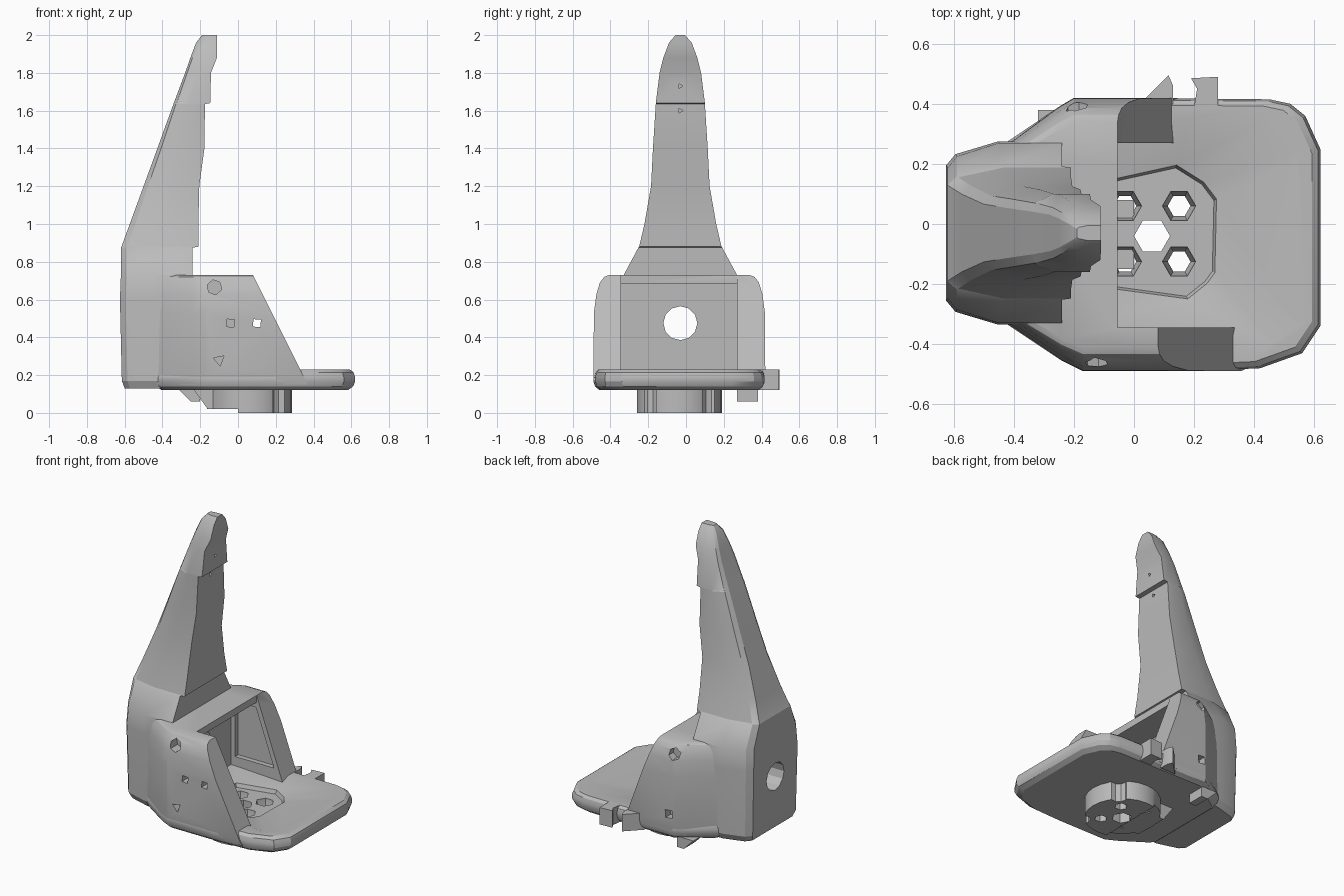
import bpy, bmesh, math
from mathutils import Vector

old = bpy.data.objects.get("Cube")
if old:
    bpy.data.objects.remove(old, do_unlink=True)

grey = bpy.data.materials.new("plain_grey")
grey.use_nodes = True
grey.diffuse_color = (0.5, 0.5, 0.5, 1)
grey.node_tree.nodes["Principled BSDF"].inputs["Base Color"].default_value = (0.5, 0.5, 0.5, 1)


def loft(name, rings):
    """Closed solid through rings with equal point counts."""
    bm = bmesh.new()
    loops = [[bm.verts.new(p) for p in ring] for ring in rings]
    n = len(loops[0])
    for a, b in zip(loops, loops[1:]):
        for i in range(n):
            j = (i + 1) % n
            bm.faces.new((a[i], a[j], b[j], b[i]))
    bm.faces.new(loops[0])
    bm.faces.new(loops[-1])
    bmesh.ops.recalc_face_normals(bm, faces=bm.faces)
    mesh = bpy.data.meshes.new(name)
    bm.to_mesh(mesh)
    bm.free()
    ob = bpy.data.objects.new(name, mesh)
    bpy.context.collection.objects.link(ob)
    mesh.materials.append(grey)
    return ob


def prism(name, axis, pts, lo, hi):
    """Extrude a 2D outline along one axis."""
    place = {"x": lambda p, t: (t, p[0], p[1]),
             "y": lambda p, t: (p[0], t, p[1]),
             "z": lambda p, t: (p[0], p[1], t)}[axis]
    return loft(name, [[place(p, t) for p in pts] for t in (lo, hi)])


def box(name, x, y, z):
    return prism(name, "z", [(x[0], y[0]), (x[1], y[0]), (x[1], y[1]), (x[0], y[1])], *z)


def ngon(cx, cy, r, n, turn=0.0):
    return [(cx + r * math.cos(turn + math.tau * i / n),
             cy + r * math.sin(turn + math.tau * i / n)) for i in range(n)]


def cut(ob, cutter):
    cutter.hide_render = True
    mod = ob.modifiers.new("cut", "BOOLEAN")
    mod.operation = "DIFFERENCE"
    mod.solver = "EXACT"
    mod.object = cutter
    bpy.context.view_layer.objects.active = ob
    bpy.ops.object.modifier_apply(modifier=mod.name)
    bpy.data.objects.remove(cutter, do_unlink=True)


def scaled(pts, sx, sy, z, cx=0.06, cy=-0.035):
    return [(cx + (x - cx) * sx, cy + (y - cy) * sy, z) for x, y in pts]


CY = -0.03

# Rear block and tall tapering upright: z, back x, front x, half width, back width ratio
levels = [
    (0.13, -0.60, -0.24, 0.28, 0.74),
    (0.17, -0.615, -0.24, 0.30, 0.74),
    (0.60, -0.625, -0.24, 0.305, 0.74),
    (0.73, -0.62, -0.24, 0.30, 0.72),
    (0.875, -0.62, -0.24, 0.222, 0.72),
    (0.88, -0.617, -0.21, 0.218, 0.72),
    (1.0, -0.573, -0.21, 0.19, 0.68),
    (1.2, -0.50, -0.205, 0.155, 0.62),
    (1.4, -0.427, -0.178, 0.145, 0.58),
    (1.635, -0.342, -0.175, 0.13, 0.55),
    (1.64, -0.34, -0.147, 0.13, 0.55),
    (1.80, -0.28, -0.143, 0.11, 0.55),
    (1.88, -0.252, -0.112, 0.09, 0.55),
    (1.96, -0.222, -0.11, 0.06, 0.55),
    (2.0, -0.19, -0.11, 0.025, 0.55),
]
rings = []
for z, xb, xf, w, f in levels:
    d = xf - xb
    half = [(xf, w), (xb + 0.45 * d, w), (xb + 0.08 * d, w * (f + 0.98) / 2), (xb, w * f)]
    rings.append([(x, CY + y, z) for x, y in half] + [(x, CY - y, z) for x, y in reversed(half)])
upright = loft("upright_arm", rings)
cut(upright, prism("bore", "x", ngon(CY, 0.475, 0.09, 12), -1, 0.5))
for z in (1.60, 1.73):
    cut(upright, prism("pin_hole", "x", ngon(CY, z, 0.014, 3), -0.20, 0))

# Housing with side walls and a roof
plan = [(-0.45, -0.31), (-0.40, -0.345), (-0.24, -0.455), (-0.17, -0.49), (0.42, -0.49),
        (0.42, 0.42), (-0.20, 0.42), (-0.25, 0.39), (-0.40, 0.28), (-0.45, 0.25)]
housing = loft("side_housing", [scaled(plan, 1, s, z) for z, s in
                                ((0.15, 0.985), (0.18, 1), (0.53, 0.995), (0.63, 0.965),
                                 (0.69, 0.925), (0.72, 0.875), (0.73, 0.82))])
cut(housing, box("cavity", (-0.245, 1), (-0.345, 0.27), (0.1, 0.685)))
cut(housing, box("roof_opening", (-0.055, 1), (-0.345, 0.27), (0.6, 0.9)))
for top, foot, y in ((0.08, 0.33, (-0.7, -0.3)), (-0.055, 0.125, (0.2, 0.7))):
    run = (foot - top) / 0.5
    slope = [(top - run * 0.05, 0.78), (foot + run * 0.13, 0.10), (1, 0.10), (1, 0.78)]
    cut(housing, prism("front_slope", "y", slope, *y))
cut(housing, prism("panel_recess", "y",
                   [(-0.21, 0.29), (0.07, 0.29), (-0.06, 0.65), (-0.21, 0.65)], 0.2, 0.302))
cut(housing, prism("bore", "x", ngon(CY, 0.475, 0.09, 12), -1, 0.5))

# Small fixing holes and pockets in the walls
for x, z, r, n, y in ((-0.125, 0.665, 0.04, 6, (-0.6, -0.40)),
                      (-0.10, 0.28, 0.033, 3, (-0.6, -0.44)),
                      (-0.04, 0.475, 0.028, 4, (-0.6, -0.3)),
                      (0.10, 0.475, 0.028, 4, (-0.6, -0.3)),
                      (-0.19, 0.665, 0.038, 6, (0.35, 0.6)),
                      (-0.17, 0.28, 0.035, 4, (0.37, 0.6))):
    cut(housing, prism("fixing", "y", ngon(x, z, r, n, 0.7), *y))

# Base plate with rounded rim and dished top
outline = [(-0.60, -0.29), (-0.42, -0.335), (-0.24, -0.455), (-0.17, -0.49), (0.20, -0.49),
           (0.42, -0.48), (0.56, -0.43), (0.62, -0.34), (0.62, 0.25), (0.57, 0.36),
           (0.52, 0.40), (0.45, 0.415), (-0.20, 0.42), (-0.25, 0.39), (-0.42, 0.275), (-0.60, 0.22)]
front = [p for p in outline if p[0] > -0.5]
front = [(-0.44, -0.30)] + front + [(-0.44, 0.24)]
plate = loft("base_plate", [scaled(front, s, s, z) for z, s in
                            ((0.12, 0.93), (0.14, 0.98), (0.165, 1), (0.19, 1), (0.215, 0.985), (0.23, 0.95))])
rim = [(0.56, -0.34), (0.56, 0.24), (0.44, 0.35), (0.20, 0.36), (-0.24, 0.27),
       (-0.24, -0.34), (0.24, -0.36), (0.47, -0.40)]
hub_c = (0.06, -0.035)
dish = []
for z, r in ((0.17, 0.235), (0.195, 0.245), (0.232, None)):
    ring = []
    for x, y in rim:
        v = Vector((x - hub_c[0], y - hub_c[1]))
        if r:
            v = v.normalized() * r
        ring.append((hub_c[0] + v.x, hub_c[1] + v.y, z))
    dish.append(ring)
cut(plate, loft("dish", dish))

# Round hub underneath, with edge scallops
hub = prism("mount_hub", "z", ngon(*hub_c, 0.225, 24), 0, 0.14)
for sy in (-1, 1):
    cut(hub, prism("scallop", "z", ngon(hub_c[0] + 0.17, hub_c[1] + 0.17 * sy, 0.05, 10), -0.1, 0.12))
cut(hub, box("hub_step", (-0.4, 0.0), (-0.5, 0.5), (-0.1, 0.02)))

# Screw holes through plate and hub
for ob in (plate, hub):
    cut(ob, prism("centre_hole", "z", ngon(0.06, -0.04, 0.06, 6), -0.1, 0.4))
    for x in (-0.03, 0.15):
        for y in (-0.125, 0.06):
            stages = ((-0.1, 0.038, 0), (0.10, 0.038, 0), (0.16, 0.055, 0), (0.3, 0.06, 0))
            cut(ob, loft("screw_hole", [[(px, py, z) for px, py in ngon(x, y, r, 6, t)]
                                        for z, r, t in stages]))

# Clip tabs on the left edge and wedges underneath
tab = prism("hook_tab", "z", [(0.02, 0.40), (0.13, 0.40), (0.13, 0.46), (0.115, 0.495)], 0.12, 0.23)
clip = prism("clip_tab", "z", [(0.20, 0.39), (0.28, 0.39), (0.28, 0.49), (0.19, 0.485),
                               (0.21, 0.45)], 0.12, 0.23)
wedge = prism("lower_wedge", "y", [(-0.32, 0.13), (-0.25, 0.06), (-0.20, 0.06), (-0.20, 0.13)], 0.27, 0.38)
web = prism("hub_web", "y", [(-0.24, 0.13), (-0.16, 0.02), (0.0, 0.02), (0.0, 0.13)], -0.15, 0.08)

# Shared finish
for ob in (upright, housing, plate, hub, tab, clip, wedge, web):
    ob.data.materials.clear()
    ob.data.materials.append(grey)
    for poly in ob.data.polygons:
        poly.material_index = 0
    bpy.ops.object.select_all(action="DESELECT")
    ob.select_set(True)
    bpy.context.view_layer.objects.active = ob
    bpy.ops.object.shade_smooth_by_angle(angle=math.radians(25))
